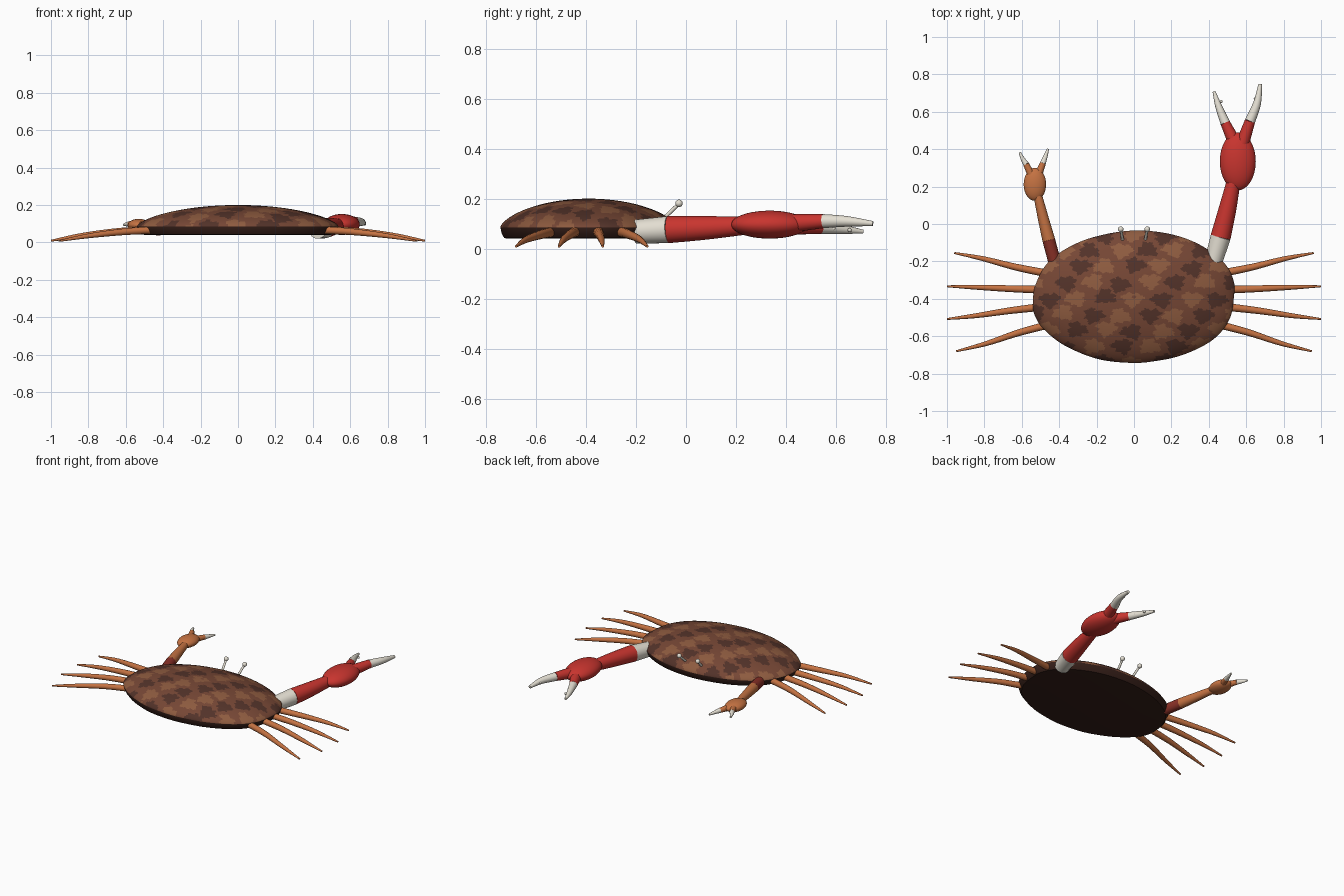
import bpy, bmesh, math, random
from mathutils import Vector

if "Cube" in bpy.data.objects:
    bpy.data.objects.remove(bpy.data.objects["Cube"])

random.seed(4)


def material(name, rgb):
    m = bpy.data.materials.new(name)
    m.diffuse_color = (*rgb, 1)
    m.use_nodes = True
    m.node_tree.nodes["Principled BSDF"].inputs["Base Color"].default_value = m.diffuse_color
    return m


BROWN = material("shell brown", (0.18, 0.062, 0.035))
LIGHT = material("light spots", (0.27, 0.105, 0.05))
DARK = material("dark spots", (0.085, 0.032, 0.022))
UNDER = material("underside", (0.035, 0.013, 0.009))
RED = material("red", (0.58, 0.035, 0.028))
MAROON = material("dark red", (0.25, 0.03, 0.02))
ORANGE = material("orange", (0.56, 0.17, 0.055))
IVORY = material("ivory", (0.78, 0.74, 0.65))


def finish(bm, name, mats, angle=40):
    bmesh.ops.recalc_face_normals(bm, faces=bm.faces)
    me = bpy.data.meshes.new(name)
    bm.to_mesh(me)
    bm.free()
    ob = bpy.data.objects.new(name, me)
    bpy.context.collection.objects.link(ob)
    for m in mats:
        me.materials.append(m)
    bpy.ops.object.select_all(action='DESELECT')
    bpy.context.view_layer.objects.active = ob
    ob.select_set(True)
    bpy.ops.object.shade_smooth_by_angle(angle=math.radians(angle))
    return ob


def smooth(pts, n, closed=False):
    """Catmull-Rom samples through the points."""
    pts = [Vector(p) for p in pts]
    k, out = len(pts), []
    at = lambda i: pts[i % k] if closed else pts[max(0, min(k - 1, i))]
    for i in range(k if closed else k - 1):
        a, b, c, d = (at(i + j) for j in (-1, 0, 1, 2))
        for s in range(n):
            t = s / n
            out.append(0.5 * (2 * b + (c - a) * t + (2 * a - 5 * b + 4 * c - d) * t * t
                              + (3 * b - a - 3 * c + d) * t ** 3))
    return out if closed else out + [pts[-1]]


def tube(name, pts, mat, sides=20, n=5):
    """Tapered round limb; each point is (x, y, z, radius)."""
    path = smooth(pts, n)
    bm, rings = bmesh.new(), []
    for i, p in enumerate(path):
        d = (path[min(i + 1, len(path) - 1)].xyz - path[max(i - 1, 0)].xyz).normalized()
        u = d.cross(Vector((0, 0, 1))).normalized()
        v = u.cross(d)
        rings.append([bm.verts.new(p.xyz + p.w * (u * math.cos(a) + v * math.sin(a)))
                      for a in (2 * math.pi * j / sides for j in range(sides))])
    for r, q in zip(rings, rings[1:]):
        for j in range(sides):
            bm.faces.new((r[j], r[(j + 1) % sides], q[(j + 1) % sides], q[j]))
    bm.faces.new(rings[0])
    bm.faces.new(rings[-1])
    return finish(bm, name, [mat])


def ball(name, centre, radii, mat, turn=0):
    bm = bmesh.new()
    bmesh.ops.create_uvsphere(bm, u_segments=32, v_segments=20, radius=1)
    bmesh.ops.scale(bm, vec=radii, verts=bm.verts)
    ob = finish(bm, name, [mat])
    ob.location, ob.rotation_euler.z = centre, turn
    return ob


# Shell: domed top with mottled faces, sharp rim, flat underside
outline = [(-.54, -.42), (-.525, -.32), (-.45, -.195), (-.3, -.1), (-.13, -.05), (.03, -.035),
           (.2, -.055), (.35, -.11), (.475, -.2), (.53, -.295), (.535, -.38), (.51, -.51),
           (.42, -.62), (.26, -.7), (.1, -.735), (-.03, -.742), (-.2, -.72), (-.37, -.65),
           (-.48, -.565), (-.53, -.49)]
rim = smooth(outline, 13, closed=True)
mid = Vector((0, -.39))
spots = []
for row in range(9):
    for col in range(-4, 5):
        spots.append((col * .15 + (row % 2) * .075 + random.uniform(-.015, .015),
                      -.74 + row * .085 + random.uniform(-.012, .012),
                      1 + (col + row // 2) % 2, random.uniform(0, 6.3)))


def spot_index(p):
    for x, y, kind, ph in spots:
        dx, dy = (p.x - x) / .058, (p.y - y) / .042
        a = math.atan2(dy, dx)
        if math.hypot(dx, dy) < .9 + .15 * math.sin(3 * a + ph) + .12 * math.sin(7 * a + 2 * ph):
            return kind
    return 0


profile = [(math.sin(math.pi / 2 * i / 70), ) for i in range(1, 71)]
profile = [(r, .085 + .115 * max(0, 1 - r * r) ** .65) for (r,) in profile]
profile += [(.985, .06), (.955, .042), (.9, .04)]
bm = bmesh.new()
rings = [[bm.verts.new((*(mid + (p - mid) * r), z)) for p in rim] for r, z in profile]
top = bm.verts.new((*mid, .2))
N = len(rim)
for j in range(N):
    bm.faces.new((top, rings[0][j], rings[0][(j + 1) % N]))
for k, (a, b) in enumerate(zip(rings, rings[1:])):
    for j in range(N):
        f = bm.faces.new((a[j], b[j], b[(j + 1) % N], a[(j + 1) % N]))
        f.material_index = 3 if k >= 69 else spot_index(f.calc_center_median())
bm.faces.new(rings[-1]).material_index = 3
finish(bm, "shell", [BROWN, LIGHT, DARK, UNDER])

# Four walking legs per side: (base x, base y, tip x, tip y)
legs = [(.46, -.265, .96, -.155), (.48, -.352, 1.0, -.333),
        (.48, -.442, 1.0, -.508), (.42, -.53, .95, -.68)]
for side, s in (("left", -1), ("right", 1)):
    for i, (x0, y0, x1, y1) in enumerate(legs):
        pts = [(s * (x0 + (x1 - x0) * t), y0 + (y1 - y0) * (t + e), z, r) for t, e, z, r in
               ((0, 0, .068, .021), (.35, -.03, .057, .018), (.7, .03, .036, .013), (1, 0, .009, .005))]
        tube(f"{side}_leg_{i + 1}", pts, ORANGE, sides=14)

# Large right claw
tube("large_arm_cuff", [(.425, -.2, .068, .048), (.463, -.07, .076, .054)], IVORY, 32)
tube("large_arm", [(.463, -.07, .076, .054), (.5, .08, .083, .047), (.535, .24, .092, .036)], RED, 32)
ball("large_palm", (.555, .335, .096), (.096, .155, .056), RED)
tube("large_inner_finger_base", [(.54, .43, .092, .036), (.488, .54, .085, .026)], RED)
tube("large_inner_finger", [(.488, .54, .085, .026), (.452, .63, .077, .018), (.428, .708, .068, .008)], IVORY)
tube("large_outer_finger_base", [(.58, .43, .102, .036), (.62, .55, .11, .028)], RED)
tube("large_outer_finger", [(.62, .55, .11, .028), (.658, .645, .109, .021), (.675, .748, .1, .01)], IVORY)
for i, (x, y, z) in enumerate([(.485, .59, .08), (.466, .655, .074), (.628, .61, .109), (.648, .67, .106)]):
    ball(f"claw_tooth_{i + 1}", (x, y, z), (.008, .008, .008), IVORY)

# Small left claw
tube("small_arm_cuff", [(-.425, -.2, .07, .034), (-.456, -.085, .078, .034)], MAROON)
tube("small_arm", [(-.456, -.085, .078, .034), (-.485, .03, .084, .029), (-.515, .155, .09, .023)], ORANGE)
ball("small_palm", (-.53, .212, .092), (.06, .088, .034), ORANGE)
tube("small_outer_finger_base", [(-.548, .26, .095, .021), (-.577, .32, .098, .016)], ORANGE)
tube("small_outer_finger", [(-.577, .32, .098, .016), (-.596, .35, .097, .011), (-.61, .382, .094, .006)], IVORY)
tube("small_inner_finger_base", [(-.512, .26, .09, .021), (-.487, .325, .086, .016)], ORANGE)
tube("small_inner_finger", [(-.487, .325, .086, .016), (-.472, .365, .083, .011), (-.46, .402, .08, .006)], IVORY)

# Eyes on stalks
for side, s in (("left", -1), ("right", 1)):
    tube(f"{side}_eye_stalk", [(s * .06, -.09, .12, .008), (s * .07, -.03, .178, .007)], IVORY, 12)
    ball(f"{side}_eye", (s * .071, -.028, .181), (.015, .015, .015), IVORY)
